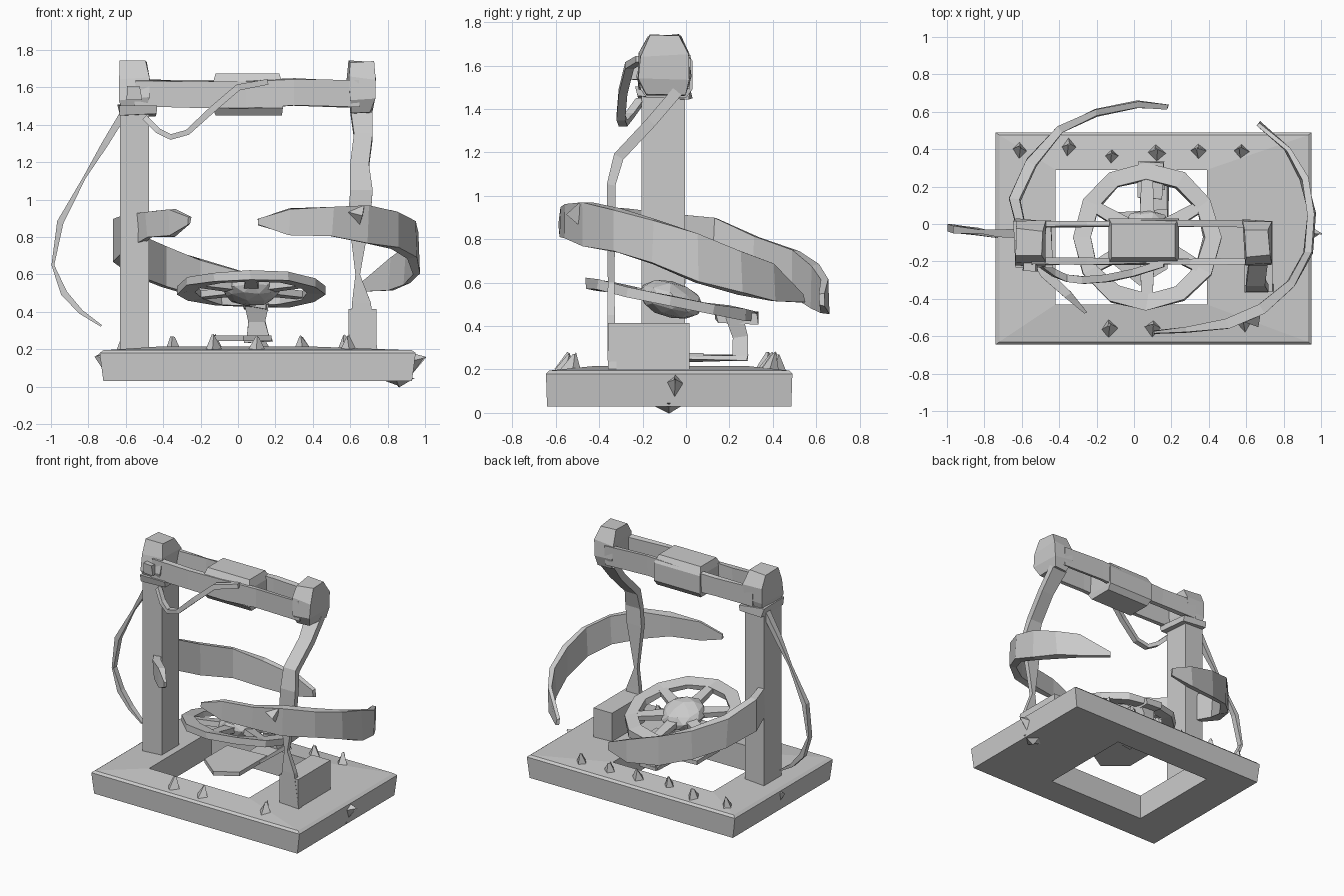
import bpy, bmesh, math, random
from mathutils import Vector

random.seed(4)
X, Y, Z = Vector((1, 0, 0)), Vector((0, 1, 0)), Vector((0, 0, 1))


def finish(name, bm, jitter=0.0):
    for v in bm.verts:
        v.co += Vector([random.uniform(-jitter, jitter) for _ in range(3)])
    bmesh.ops.recalc_face_normals(bm, faces=bm.faces)
    me = bpy.data.meshes.new(name)
    bm.to_mesh(me)
    bm.free()
    ob = bpy.data.objects.new(name, me)
    bpy.context.collection.objects.link(ob)
    return ob


def loft(name, rings, closed=False, jitter=0.0):
    """Skin equal-length vertex rings; closed joins last ring to first."""
    bm = bmesh.new()
    vs = [[bm.verts.new(p) for p in r] for r in rings]
    n = len(vs[0])
    for i in range(len(vs) if closed else len(vs) - 1):
        a, b = vs[i], vs[(i + 1) % len(vs)]
        for j in range(n):
            k = (j + 1) % n
            bm.faces.new((a[j], a[k], b[k], b[j]))
    if not closed:
        bm.faces.new(vs[0])
        bm.faces.new(vs[-1])
    return finish(name, bm, jitter)


def sweep(name, pts, up, closed=False, jitter=0.0):
    """Rectangular bar along (x, y, z, width along up, thickness)."""
    ps = [Vector(p[:3]) for p in pts]
    n, rings = len(ps), []
    for i, p in enumerate(ps):
        a = ps[(i - 1) % n] if closed else ps[max(i - 1, 0)]
        b = ps[(i + 1) % n] if closed else ps[min(i + 1, n - 1)]
        side = (b - a).cross(up).normalized() * pts[i][4] / 2
        u = up * pts[i][3] / 2
        rings.append([p + u + side, p - u + side, p - u - side, p + u - side])
    return loft(name, rings, closed, jitter)


def rect(x0, x1, y0, y1, z):
    return [(x0, y0, z), (x1, y0, z), (x1, y1, z), (x0, y1, z)]


def box(name, x0, x1, y0, y1, z0, z1, jitter=0.0):
    return loft(name, [rect(x0, x1, y0, y1, z0), rect(x0, x1, y0, y1, z1)], jitter=jitter)


def spike(name, p, d, r, h):
    bm = bmesh.new()
    bmesh.ops.create_cone(bm, cap_ends=True, segments=4, radius1=r, radius2=0.005, depth=h)
    q = Z.rotation_difference(Vector(d).normalized())
    for v in bm.verts:
        v.co = q @ v.co + Vector(p)
    finish(name, bm, 0.008)


# Base frame with a rectangular opening
loft("base_frame", [
    rect(-0.72, 0.93, -0.64, 0.485, 0.03), rect(-0.74, 0.95, -0.645, 0.49, 0.18),
    rect(-0.72, 0.93, -0.63, 0.475, 0.195), rect(-0.42, 0.39, -0.43, 0.29, 0.215),
    rect(-0.42, 0.39, -0.43, 0.29, 0.03)], closed=True)

# Studs standing on the base and projecting from its ends
for i, (x, y) in enumerate([(-0.61, 0.4), (-0.35, 0.42), (-0.12, 0.37), (0.12, 0.385),
                            (0.34, 0.39), (0.57, 0.395), (-0.13, -0.55), (0.1, -0.55), (0.59, -0.52)]):
    spike(f"base_stud_{i}", (x, y, 0.23), (0, 0.2, 1), 0.05, 0.09)
spike("end_stud_right", (0.955, -0.05, 0.14), (1, 0, 0.3), 0.06, 0.09)
spike("end_stud_left", (-0.73, -0.05, 0.15), (-1, 0, 0.5), 0.05, 0.06)
spike("bottom_stud", (0.85, -0.08, 0.025), (0, 0, -1), 0.09, 0.045)

# Left post, heads of both posts and the block under the right post
box("left_post", -0.63, -0.475, -0.205, -0.005, 0.2, 1.48)
for name, x0, x1 in (("left_head", -0.635, -0.48), ("right_head", 0.59, 0.73)):
    loft(name, [rect(x0 + 0.02, x1 - 0.02, -0.19, -0.01, 1.46), rect(x0, x1, -0.22, 0.02, 1.54),
                rect(x0, x1, -0.21, 0.01, 1.65), rect(x0 + 0.01, x1 - 0.01, -0.17, -0.03, 1.735)],
         jitter=0.01)
box("left_collar", -0.64, -0.44, -0.23, 0.02, 1.455, 1.5, 0.012)
box("left_peg", -0.59, -0.52, -0.25, -0.18, 1.54, 1.6, 0.008)
box("right_block", 0.59, 0.74, -0.36, 0.015, 0.2, 0.415)

# Top beam: two rails with a sleeve around the middle
for name, y in (("front_rail", -0.2), ("back_rail", 0.0)):
    sweep(name, [(-0.55, y, 1.57, 0.14, 0.035), (-0.25, y, 1.565, 0.14, 0.03), (0.05, y, 1.56, 0.15, 0.03),
                 (0.3, y, 1.575, 0.14, 0.03), (0.65, y, 1.565, 0.14, 0.035)], Z, jitter=0.006)
loft("beam_sleeve", [rect(-0.12, 0.235, -0.18, 0.0, 1.45), rect(-0.135, 0.24, -0.21, 0.03, 1.49),
                     rect(-0.135, 0.24, -0.21, 0.03, 1.62), rect(-0.12, 0.22, -0.18, 0.0, 1.675)])

# Thin bent right post, pinched in its lower half
sweep("right_post", [(0.66, -0.04, 1.48, 0.12, 0.05), (0.67, -0.16, 1.34, 0.1, 0.05),
                     (0.65, -0.31, 1.18, 0.1, 0.05), (0.66, -0.345, 1.05, 0.12, 0.04),
                     (0.65, -0.345, 0.92, 0.12, 0.04), (0.64, -0.345, 0.6, 0.025, 0.03),
                     (0.66, -0.345, 0.45, 0.1, 0.035), (0.67, -0.34, 0.2, 0.15, 0.04)], X)

# Hanging straps on the left post
sweep("front_strap", [(-0.5, -0.21, 1.44, 0.04, 0.03), (-0.43, -0.26, 1.37, 0.04, 0.03),
                      (-0.36, -0.29, 1.335, 0.04, 0.03), (-0.27, -0.3, 1.36, 0.04, 0.03),
                      (-0.14, -0.29, 1.48, 0.04, 0.035), (0.0, -0.26, 1.6, 0.04, 0.035),
                      (0.16, -0.21, 1.63, 0.04, 0.03)], Y)
sweep("side_strap", [(-0.6, -0.05, 1.48, 0.05, 0.04), (-0.71, -0.05, 1.3, 0.04, 0.035),
                     (-0.82, -0.04, 1.12, 0.02, 0.015), (-0.95, -0.03, 0.88, 0.04, 0.035),
                     (-0.99, -0.02, 0.65, 0.04, 0.015), (-0.93, -0.03, 0.5, 0.04, 0.035),
                     (-0.84, -0.04, 0.4, 0.04, 0.025), (-0.73, -0.06, 0.325, 0.03, 0.01)], Y)

# Two tilted curved blades around the wheel
sweep("left_blade", [(-0.26, -0.47, 0.89, 0.04, 0.01), (-0.35, -0.38, 0.88, 0.15, 0.04),
                     (-0.47, -0.27, 0.87, 0.13, 0.05), (-0.59, -0.08, 0.82, 0.2, 0.05),
                     (-0.64, 0.13, 0.79, 0.23, 0.06), (-0.55, 0.33, 0.7, 0.22, 0.05),
                     (-0.4, 0.5, 0.64, 0.22, 0.04), (-0.2, 0.6, 0.58, 0.2, 0.04),
                     (0.02, 0.635, 0.54, 0.16, 0.04), (0.18, 0.625, 0.52, 0.05, 0.02)], Z, jitter=0.008)
sweep("right_blade", [(0.11, -0.58, 0.88, 0.03, 0.01), (0.27, -0.57, 0.88, 0.14, 0.03),
                      (0.5, -0.53, 0.88, 0.15, 0.05), (0.68, -0.45, 0.87, 0.2, 0.05),
                      (0.84, -0.32, 0.84, 0.2, 0.04), (0.93, -0.15, 0.79, 0.2, 0.04),
                      (0.95, 0.05, 0.71, 0.22, 0.04), (0.91, 0.25, 0.65, 0.2, 0.04),
                      (0.82, 0.4, 0.6, 0.17, 0.03), (0.66, 0.54, 0.53, 0.05, 0.02)], Z, jitter=0.008)
spike("blade_knot", (0.6, -0.5, 0.93), (-1, 0, 0.2), 0.05, 0.13)

# Tilted spoked wheel with a faceted hub
C = Vector((0.07, -0.07, 0.52))
NORMAL = Vector((0, 0.2, 1)).normalized()


def on_wheel(a, r, dz=0.0):
    x, y = r * math.cos(a), r * math.sin(a)
    return (C.x + x, C.y + y, C.z - 0.2 * y + dz)


sweep("wheel_rim", [on_wheel(i * math.tau / 12, 0.35) + (0.045, 0.09) for i in range(12)],
      NORMAL, closed=True, jitter=0.008)
for i in range(6):
    a = (i + 0.5) * math.tau / 6
    sweep(f"wheel_spoke_{i}", [on_wheel(a, 0.1) + (0.04, 0.08), on_wheel(a, 0.32) + (0.035, 0.06)], NORMAL)
bm = bmesh.new()
bmesh.ops.create_icosphere(bm, subdivisions=2, radius=1)
for v in bm.verts:
    v.co = Vector((v.co.x * 0.15, v.co.y * 0.15, v.co.z * 0.085 - 0.2 * v.co.y * 0.15)) + C
finish("wheel_hub", bm, 0.008)

# Bracket behind the wheel and the plate beneath it
box("bracket_top", 0.03, 0.16, 0.14, 0.33, 0.42, 0.47, 0.015)
sweep("bracket_stem", [(0.1, 0.22, 0.45, 0.13, 0.08), (0.1, 0.25, 0.35, 0.09, 0.07),
                       (0.11, 0.25, 0.24, 0.13, 0.07)], X)
box("bracket_arm", 0.03, 0.18, 0.0, 0.28, 0.24, 0.27, 0.008)
loft("lower_plate", [[(x, y, z) for x, y in ((-0.13, -0.2), (0.03, -0.33), (0.18, -0.24), (0.18, 0.08), (-0.13, 0.06))]
                     for z in (0.245, 0.275)])
